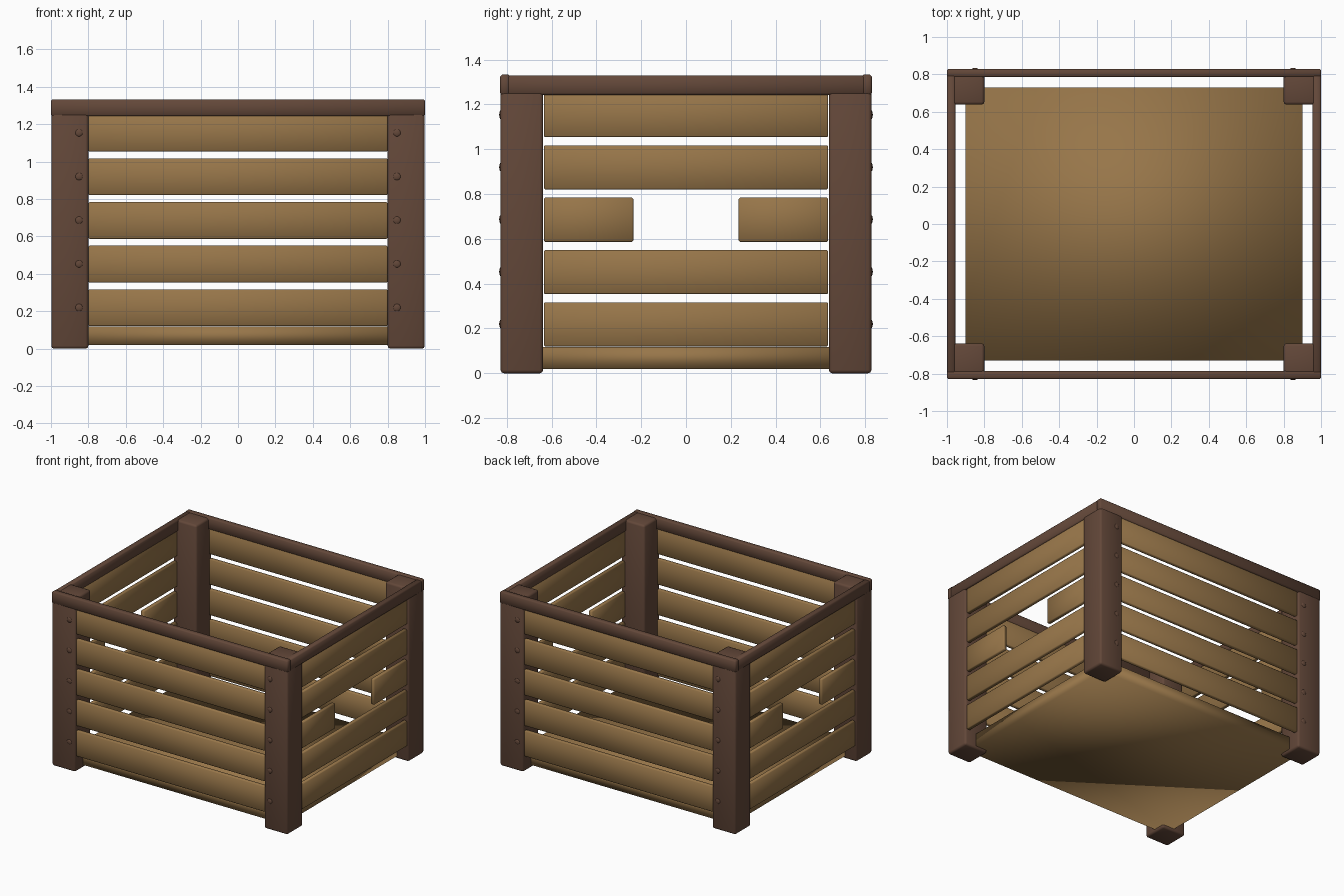
import bpy, math

if "Cube" in bpy.data.objects:
    bpy.data.objects.remove(bpy.data.objects["Cube"])


def material(name, rgb):
    m = bpy.data.materials.new(name)
    m.diffuse_color = (*rgb, 1)
    m.use_nodes = True
    m.node_tree.nodes["Principled BSDF"].inputs["Base Color"].default_value = m.diffuse_color
    return m


light_wood = material("light wood", (0.31, 0.18, 0.067))
dark_wood = material("dark wood", (0.125, 0.064, 0.041))


def box(name, x, y, z, mat, bevel=0.0, segments=1):
    """Box from (min, max) pairs, with softly shaded bevelled edges."""
    bpy.ops.mesh.primitive_cube_add(
        size=1, location=[(a + b) / 2 for a, b in (x, y, z)])
    ob = bpy.context.object
    ob.name = name
    ob.scale = [b - a for a, b in (x, y, z)]
    bpy.ops.object.transform_apply(location=False, rotation=False, scale=True)
    ob.data.materials.append(mat)
    if bevel:
        mod = ob.modifiers.new("soft edges", 'BEVEL')
        mod.width = bevel
        mod.segments = segments
    bpy.ops.object.shade_smooth()
    return ob


def span(side, a, b):
    return tuple(sorted((side * a, side * b)))


# Floor board
box("floor", (-0.9, 0.9), (-0.73, 0.73), (0.02, 0.118), light_wood)

# Corner posts
for sx in (-1, 1):
    for sy in (-1, 1):
        box("corner_post", span(sx, 0.8, 0.998), span(sy, 0.638, 0.828),
            (0, 1.328), dark_wood, 0.015, 2)

# Top rails
for s in (-1, 1):
    box("long_rail", (-1, 1), span(s, 0.785, 0.83), (1.243, 1.333),
        dark_wood, 0.008)
    box("short_rail", span(s, 0.955, 1.0), (-0.80, 0.80), (1.243, 1.33),
        dark_wood, 0.008)

# Side slats; the middle slat on each short side is cut to make a hand hole
for row in range(5):
    z0 = 0.12 + row * 0.2335
    z = (z0, z0 + 0.197)
    for s in (-1, 1):
        box("long_slat", (-0.8, 0.8), span(s, 0.789, 0.82), z,
            light_wood, 0.006)
        pieces = [(-0.635, 0.635)]
        if row == 2:
            pieces = [(-0.635, -0.235), (0.235, 0.635)]
        for y in pieces:
            box("short_slat", span(s, 0.959, 0.99), y, z, light_wood, 0.006)

        # Bolts on the front and back of the posts
        for sx in (-1, 1):
            bpy.ops.mesh.primitive_uv_sphere_add(
                segments=16, ring_count=8, radius=0.02,
                location=(sx * 0.85, s * 0.826, z0 + 0.1))
            bolt = bpy.context.object
            bolt.name = "bolt"
            bolt.scale.y = 0.4
            bolt.data.materials.append(dark_wood)
            bpy.ops.object.shade_smooth()
